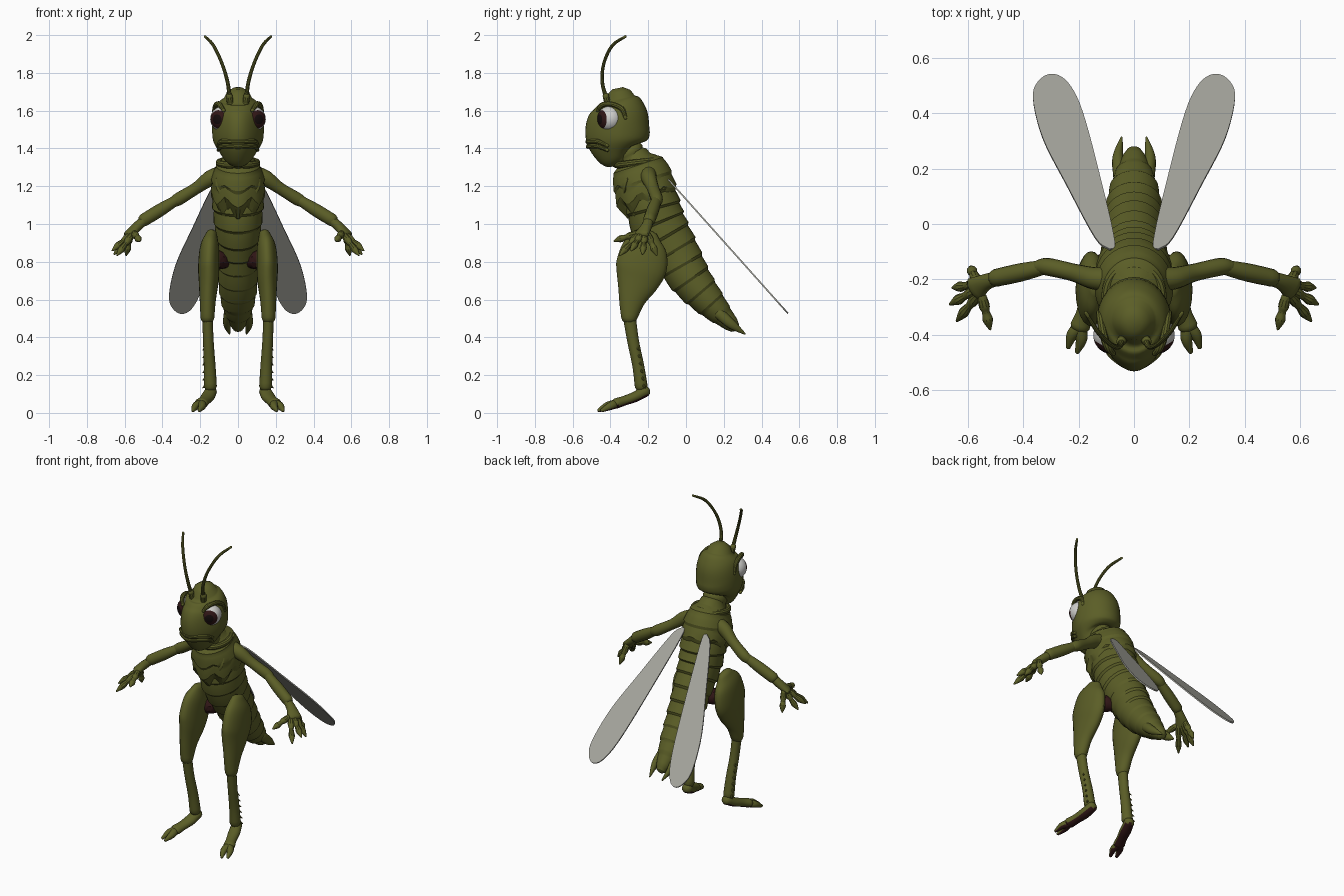
import bpy, bmesh, math
from mathutils import Vector, Matrix

cube = bpy.data.objects.get("Cube")
if cube:
    bpy.data.objects.remove(cube)


def material(name, rgb):
    m = bpy.data.materials.new(name)
    m.use_nodes = True
    m.diffuse_color = (*rgb, 1)
    bsdf = m.node_tree.nodes["Principled BSDF"]
    bsdf.inputs["Base Color"].default_value = (*rgb, 1)
    bsdf.inputs["Roughness"].default_value = 0.6
    return m


GREEN = material("olive green", (0.105, 0.112, 0.02))
MAROON = material("dark maroon", (0.03, 0.008, 0.008))
WHITE = material("eye white", (0.62, 0.62, 0.6))
BLACK = material("pupil black", (0.008, 0.004, 0.004))
WING = material("wing grey", (0.37, 0.37, 0.33))


def finish(name, bm, mats, angle=35):
    bmesh.ops.recalc_face_normals(bm, faces=bm.faces)
    me = bpy.data.meshes.new(name)
    bm.to_mesh(me)
    bm.free()
    for m in mats:
        me.materials.append(m)
    ob = bpy.data.objects.new(name, me)
    bpy.context.collection.objects.link(ob)
    bpy.ops.object.select_all(action="DESELECT")
    ob.select_set(True)
    bpy.context.view_layer.objects.active = ob
    bpy.ops.object.shade_smooth_by_angle(angle=math.radians(angle))
    return ob


def spline(pts, fine):
    """Smooth curve through points of any dimension."""
    p = [Vector(q) for q in pts]
    p = [2 * p[0] - p[1]] + p + [2 * p[-1] - p[-2]]
    out = []
    for i in range(1, len(p) - 2):
        a, b, c, d = p[i - 1:i + 3]
        for k in range(fine):
            t = k / fine
            out.append(b + (c - a) * t / 2 + (2 * a - 5 * b + 4 * c - d) * t * t / 2
                       + (3 * b - a - 3 * c + d) * t ** 3 / 2)
    return out + [p[-2]]


def loft(name, pts, s=1, ref=(1, 0, 0), seg=16, fine=5, ridges=0, flare=0.1,
         mats=(GREEN,), shape=None, paint=None, angle=35):
    """Rounded body through (x, y, z, radius along ref, radius across)."""
    path = spline(pts, fine)
    n = len(path)
    rows = []
    for i, q in enumerate(path):
        t = (path[min(i + 1, n - 1)].xyz - path[max(i - 1, 0)].xyz).normalized()
        f = 1 + flare * ((i / (n - 1) * ridges) % 1) if ridges else 1
        row = (q.xyz, t, max(q[3], 0.002) * f, max(q[4], 0.002) * f)
        rows.append(row)
    # rounded ends
    for end, sign in ((0, -1), (-1, 1)):
        c, t, ra, rb = rows[end]
        caps = [(c + t * sign * min(ra, rb) * h, t, ra * k, rb * k)
                for k, h in ((0.8, 0.45), (0.35, 0.75))]
        rows = caps[::-1] + rows if end == 0 else rows + caps
    bm = bmesh.new()
    rings = []
    for c, t, ra, rb in rows:
        a = Vector(ref)
        a = (a - t * a.dot(t)).normalized()
        b = t.cross(a)
        ring = []
        for j in range(seg):
            u = math.tau * j / seg
            co = c + a * ra * math.cos(u) + b * rb * math.sin(u)
            co = shape(co) if shape else co
            ring.append(bm.verts.new((co.x * s, co.y, co.z)))
        rings.append(ring)
    for r0, r1 in zip(rings, rings[1:]):
        for j in range(seg):
            k = (j + 1) % seg
            bm.faces.new((r0[j], r0[k], r1[k], r1[j]))
    bm.faces.new(rings[0])
    bm.faces.new(rings[-1])
    bmesh.ops.recalc_face_normals(bm, faces=bm.faces)
    if paint:
        for f in bm.faces:
            f.material_index = paint(f)
    return finish(name, bm, mats, angle)


def tube(name, pts, radius, s=1, **kw):
    """Round tube that thins a little at both ends."""
    n = len(pts) - 1
    r = [radius * (0.7 if i in (0, n) else 1) for i in range(n + 1)]
    return loft(name, [(*p, q, q) for p, q in zip(pts, r)], s, seg=10, **kw)


# Head: egg sections stacked upward, narrowed toward the muzzle
def muzzle(co):
    co.x *= 1 - 1.5 * max(0, -0.36 - co.y)
    return co


loft("head", [(0, -0.33, 1.35, 0.06, 0.075), (0, -0.355, 1.385, 0.1, 0.125),
              (0, -0.365, 1.44, 0.132, 0.162), (0, -0.36, 1.51, 0.137, 0.17),
              (0, -0.347, 1.58, 0.131, 0.15), (0, -0.345, 1.635, 0.112, 0.12),
              (0, -0.35, 1.664, 0.075, 0.08)], seg=32, shape=muzzle, angle=60)
loft("neck", [(0, -0.25, 1.26, 0.08, 0.08), (0, -0.28, 1.33, 0.07, 0.07),
              (0, -0.31, 1.39, 0.07, 0.08)], ridges=3)
for name, z, r in (("upper_lip", 1.435, 0.014), ("lower_lip", 1.41, 0.012)):
    tube(name, [(-0.105, -0.415, z - 0.02), (-0.083, -0.47, z + 0.002), (0, -0.519, z),
                (0.083, -0.47, z + 0.002), (0.105, -0.415, z - 0.02)], r, ref=(0, 0, 1))

# Eyes and antennae
for s, side in ((1, "left"), (-1, "right")):
    look = Vector((0.5 * s, -0.87, -0.03)).normalized()
    bm = bmesh.new()
    bmesh.ops.create_uvsphere(bm, u_segments=32, v_segments=24, radius=0.068)
    for f in bm.faces:
        h = f.calc_center_median().z / 0.068
        f.material_index = 2 if h > 0.94 else 1 if h > 0.75 else 0
    turn = look.to_track_quat("Z", "Y").to_matrix().to_4x4()
    bm.transform(Matrix.Translation((0.079 * s, -0.402, 1.556)) @ turn)
    finish(side + "_eye", bm, (WHITE, MAROON, BLACK))
    tube(side + "_eyelid", [(0.075, -0.468, 1.6), (0.095, -0.445, 1.63), (0.112, -0.395, 1.635),
                            (0.122, -0.34, 1.61), (0.128, -0.32, 1.56)], 0.014, s)
    tube(side + "_antenna_base", [(0.04, -0.415, 1.635), (0.047, -0.425, 1.68)], 0.025, s)
    loft(side + "_antenna", [(0.043, -0.42, 1.66, 0.012, 0.012), (0.055, -0.443, 1.75, 0.01, 0.01),
                             (0.085, -0.435, 1.85, 0.009, 0.009), (0.13, -0.39, 1.945, 0.009, 0.009),
                             (0.175, -0.32, 1.993, 0.007, 0.007)], s, seg=10)

# Segmented trunk and abdomen
loft("abdomen", [(0, -0.23, 1.3, 0.1, 0.11), (0, -0.19, 1.15, 0.13, 0.135),
                 (0, -0.145, 1.0, 0.12, 0.14), (0, -0.06, 0.85, 0.105, 0.125),
                 (0, 0.03, 0.7, 0.1, 0.105), (0, 0.14, 0.57, 0.08, 0.075),
                 (0, 0.25, 0.46, 0.035, 0.035)], seg=28, fine=12, ridges=12, flare=0.09, angle=25)


# Collar with a ragged lower edge
def ragged(co):
    w = min(1, max(0, (1.23 - co.z) / 0.08))
    turn = math.atan2(co.x, co.y + 0.21)
    co.z += w * (0.025 - 0.055 * abs(math.sin(turn * 3.5)))
    return co


loft("collar", [(0, -0.265, 1.345, 0.08, 0.085), (0, -0.25, 1.3, 0.118, 0.14),
                (0, -0.225, 1.22, 0.138, 0.155), (0, -0.205, 1.15, 0.137, 0.158)],
     seg=42, ridges=3, flare=0.06, shape=ragged, angle=25)
tube("collar_rim", [(0.1 * math.sin(a), -0.26 - 0.11 * math.cos(a), 1.325 + 0.015 * -math.cos(a))
                    for a in [math.tau * i / 12 for i in range(13)]], 0.018, ref=(0, 0, 1))

for s, side in ((1, "left"), (-1, "right")):
    # Chest flaps and tail prongs
    for i, (x, z) in enumerate(((0.03, 1.13), (0.085, 1.16))):
        loft(f"{side}_chest_flap_{i + 1}", [(x, -0.35 + x / 2, z + 0.08, 0.035, 0.012),
                                            (x, -0.365 + x / 2, z + 0.03, 0.03, 0.012),
                                            (x * 0.9, -0.37 + x / 2, z - 0.03, 0.003, 0.003)], s)
    loft(side + "_tail_prong", [(0.05, 0.17, 0.53, 0.025, 0.03), (0.058, 0.24, 0.47, 0.02, 0.025),
                                (0.045, 0.312, 0.418, 0.004, 0.005)], s)

    # Arm
    up = (0, 0, 1)
    loft(side + "_upper_arm", [(0.09, -0.2, 1.265, 0.045, 0.045), (0.15, -0.195, 1.24, 0.042, 0.04),
                               (0.22, -0.175, 1.19, 0.032, 0.032), (0.31, -0.155, 1.135, 0.034, 0.032),
                               (0.345, -0.155, 1.115, 0.028, 0.026)], s, up)
    loft(side + "_forearm", [(0.32, -0.155, 1.13, 0.026, 0.026), (0.41, -0.175, 1.075, 0.034, 0.033),
                             (0.5, -0.195, 1.02, 0.034, 0.032)], s, up)
    loft(side + "_palm", [(0.49, -0.195, 1.025, 0.025, 0.026), (0.535, -0.21, 0.985, 0.026, 0.03),
                          (0.575, -0.235, 0.945, 0.022, 0.045)], s, up)
    tips = {"thumb": (0.52, -0.38, 0.91), "index_finger": (0.64, -0.35, 0.835),
            "middle_finger": (0.665, -0.29, 0.86), "ring_finger": (0.655, -0.23, 0.84),
            "little_finger": (0.592, -0.155, 0.835)}
    for i, (name, tip) in enumerate(tips.items()):
        tip = Vector(tip)
        root = Vector((0.55 + 0.005 * i, -0.26 + 0.014 * i, 0.95))
        knots = [(0, 0.016), (0.3, 0.02), (0.48, 0.014), (0.68, 0.019), (0.8, 0.016), (1, 0.005)]
        loft(f"{side}_{name}", [(*root.lerp(tip, k), r, r) for k, r in knots],
             s, (0.3, 0.2, 1), seg=10, fine=3)

    # Leg
    tube(side + "_hip", [(0.06, -0.12, 0.8), (0.1, -0.15, 0.81), (0.15, -0.19, 0.82)],
         0.05, s, ref=(0, 0, 1), mats=(MAROON,))
    loft(side + "_thigh", [(0.14, -0.205, 0.945, 0.03, 0.06), (0.15, -0.22, 0.88, 0.05, 0.115),
                           (0.155, -0.235, 0.78, 0.056, 0.135), (0.155, -0.255, 0.7, 0.053, 0.115),
                           (0.16, -0.285, 0.6, 0.043, 0.072), (0.162, -0.302, 0.5, 0.036, 0.042)],
         s, seg=24)
    loft(side + "_shin", [(0.162, -0.3, 0.51, 0.028, 0.034), (0.157, -0.28, 0.38, 0.028, 0.031),
                          (0.15, -0.253, 0.25, 0.031, 0.031), (0.146, -0.237, 0.14, 0.034, 0.034)], s)
    for i in range(6):
        z = 0.15 + 0.04 * i
        loft(f"{side}_shin_spine_{i + 1}", [(0.165, -0.23 - 0.02 * i / 3, z, 0.012, 0.012),
                                            (0.187, -0.215 - 0.02 * i / 3, z - 0.018, 0.002, 0.002)],
             s, (0, 0, 1), seg=8, fine=2)

    def sole(face):
        return 1 if face.normal.z < -0.55 else 0
    foot = [(0.143, -0.215, 0.115, 0.032, 0.03), (0.16, -0.27, 0.085, 0.036, 0.028),
            (0.178, -0.325, 0.065, 0.032, 0.026), (0.195, -0.37, 0.05, 0.036, 0.028)]
    loft(side + "_foot", foot, s, seg=18, mats=(GREEN, MAROON), paint=sole)
    for name, x, y in (("outer_toe", 0.238, -0.445), ("inner_toe", 0.205, -0.462)):
        loft(f"{side}_{name}", [(0.195, -0.37, 0.048, 0.024, 0.024),
                                (x - 0.015, y + 0.045, 0.036, 0.021, 0.021),
                                (x, y, 0.013, 0.009, 0.01)], s, mats=(GREEN, MAROON), paint=sole)

    # Wing: thin sloping plate
    outline = [(0.087, -0.097), (0.14, -0.054), (0.245, 0.14), (0.33, 0.307), (0.365, 0.45),
               (0.345, 0.512), (0.295, 0.537), (0.238, 0.505), (0.184, 0.397), (0.112, 0.126),
               (0.069, -0.07), (0.087, -0.097)]
    edge = spline(outline, 5)[:-1]
    bm = bmesh.new()
    plate = bm.faces.new([bm.verts.new((p.x * s, p.y, 1.125 - 1.12 * p.y)) for p in edge])
    new = bmesh.ops.extrude_face_region(bm, geom=[plate])["geom"]
    bmesh.ops.translate(bm, verts=[v for v in new if isinstance(v, bmesh.types.BMVert)],
                        vec=(0, 0.006, 0.0055))
    finish(side + "_wing", bm, (WING,))
